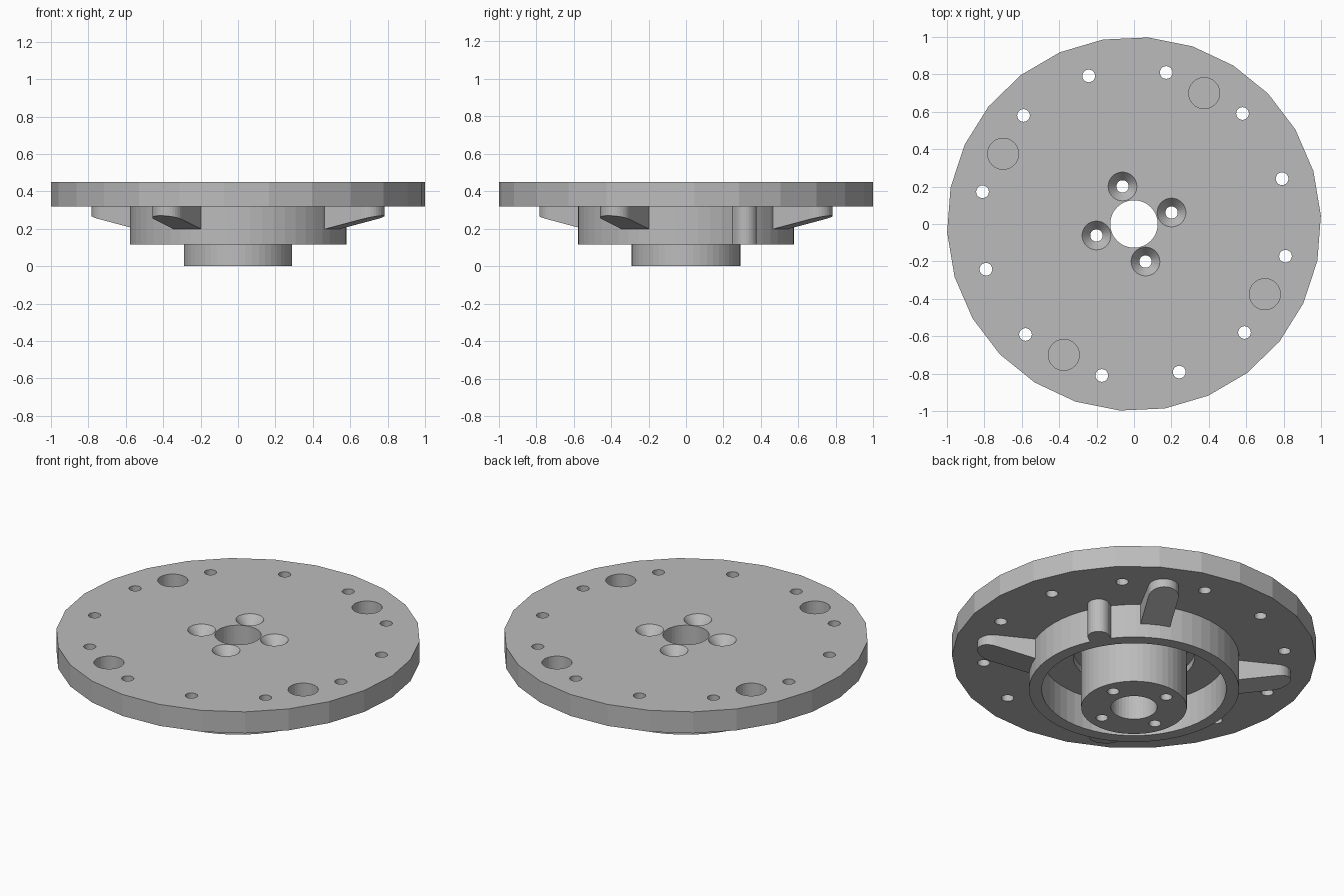
import bpy
import bmesh
from math import cos, sin, pi, radians
from mathutils import Matrix

default = bpy.data.objects.get("Cube")
if default:
    bpy.data.objects.remove(default, do_unlink=True)

steel = bpy.data.materials.new("plain_grey_metal")
steel.use_nodes = True
GREY = (0.5, 0.5, 0.5, 1.0)
steel.diffuse_color = GREY
steel.node_tree.nodes["Principled BSDF"].inputs["Base Color"].default_value = GREY

TOP, DISC_BASE, RING_BASE, GROOVE = 0.45, 0.32, 0.115, 0.36
QUARTERS = [radians(90 * k) for k in range(4)]


def lathe(bm, profile, sides, centre=(0, 0), turn=0.0, closed=False):
    """Revolve (radius, z) points; open profiles get end caps, closed ones form a ring."""
    loops = []
    for r, z in profile:
        loops.append([bm.verts.new((centre[0] + r * cos(turn + 2 * pi * i / sides),
                                    centre[1] + r * sin(turn + 2 * pi * i / sides), z))
                      for i in range(sides)])
    pairs = list(zip(loops, loops[1:]))
    if closed:
        pairs.append((loops[-1], loops[0]))
    else:
        bm.faces.new(loops[0][::-1])
        bm.faces.new(loops[-1])
    for low, high in pairs:
        for i in range(sides):
            j = (i + 1) % sides
            bm.faces.new((low[i], low[j], high[j], high[i]))


def finish(bm, name):
    bmesh.ops.recalc_face_normals(bm, faces=bm.faces)
    mesh = bpy.data.meshes.new(name)
    bm.to_mesh(mesh)
    bm.free()
    mesh.materials.append(steel)
    obj = bpy.data.objects.new(name, mesh)
    bpy.context.collection.objects.link(obj)
    return obj


def polar(radius, angle):
    return radius * cos(angle), radius * sin(angle)


def cut(obj, cutter):
    mod = obj.modifiers.new("cut", 'BOOLEAN')
    mod.operation = 'DIFFERENCE'
    mod.solver = 'EXACT'
    mod.object = cutter
    bpy.context.view_layer.objects.active = obj
    bpy.ops.object.modifier_apply(modifier=mod.name)


# Flange disc
bm = bmesh.new()
lathe(bm, [(1, DISC_BASE), (1, TOP)], 26, turn=radians(2.6))
disc = finish(bm, "flange_disc")

# Central hub
bm = bmesh.new()
lathe(bm, [(0.29, 0), (0.29, GROOVE)], 48)
hub = finish(bm, "hub")

# Collar ring under the disc
bm = bmesh.new()
lathe(bm, [(0.507, RING_BASE), (0.577, RING_BASE), (0.577, DISC_BASE), (0.507, DISC_BASE)],
      56, closed=True)
finish(bm, "collar_ring")

# Cutter: centre bore and countersunk bolt holes
bm = bmesh.new()
lathe(bm, [(0.127, -0.1), (0.127, 0.6)], 40)
for q in QUARTERS:
    lathe(bm, [(0.033, -0.1), (0.033, 0.395), (0.077, TOP), (0.093, 0.47)],
          28, polar(0.21, q + radians(17)))
bore_cutter = finish(bm, "bore_cutter")

# Cutter: rim holes, blind sockets
bm = bmesh.new()
for q in QUARTERS:
    for a in (17, 45.5, 78):
        lathe(bm, [(0.034, 0.2), (0.034, 0.6)], 20, polar(0.828, q + radians(a)))
    lathe(bm, [(0.083, 0.325), (0.083, 0.6)], 32, polar(0.794, q + radians(61.8)))
rim_cutter = finish(bm, "rim_cutter")

# Cutter: groove round the hub
bm = bmesh.new()
lathe(bm, [(0.334, 0.2), (0.334, GROOVE)], 48)
groove_cutter = finish(bm, "groove_cutter")

for cutter in (rim_cutter, groove_cutter, bore_cutter):
    cut(disc, cutter)
cut(hub, bore_cutter)
for cutter in (rim_cutter, groove_cutter, bore_cutter):
    bpy.data.objects.remove(cutter, do_unlink=True)

# Round-ended lugs with sloping undersides
for n, q in enumerate(QUARTERS):
    bm = bmesh.new()
    outline = [(0.53, -0.083)]
    outline += [(0.794 + 0.083 * cos(t), 0.083 * sin(t))
                for t in (-pi / 2 + pi * i / 16 for i in range(17))]
    outline.append((0.53, 0.083))
    low = [bm.verts.new((x, y, 0.27 - 0.235 * (0.877 - x))) for x, y in outline]
    high = [bm.verts.new((x, y, DISC_BASE)) for x, y in outline]
    bm.faces.new(low[::-1])
    bm.faces.new(high)
    for i in range(len(low)):
        j = (i + 1) % len(low)
        bm.faces.new((low[i], low[j], high[j], high[i]))
    bm.transform(Matrix.Rotation(q + radians(61.8), 4, 'Z'))
    finish(bm, f"lug_{n + 1}")

# Locating post: a rounded rib on the collar side
bm = bmesh.new()
hull = [(0.55, -0.06), (0.55, 0.06)]
hull += [(0.61 + 0.06 * cos(t), 0.06 * sin(t))
         for t in (pi / 2 - pi * i / 14 for i in range(15))]
face = bm.faces.new([bm.verts.new((x, y, RING_BASE)) for x, y in hull])
raised = bmesh.ops.extrude_face_region(bm, geom=[face], use_keep_orig=True)
bmesh.ops.translate(bm, vec=(0, 0, DISC_BASE - RING_BASE),
                    verts=[v for v in raised["geom"] if isinstance(v, bmesh.types.BMVert)])
bm.transform(Matrix.Rotation(radians(31.4), 4, 'Z'))
finish(bm, "locating_post")
